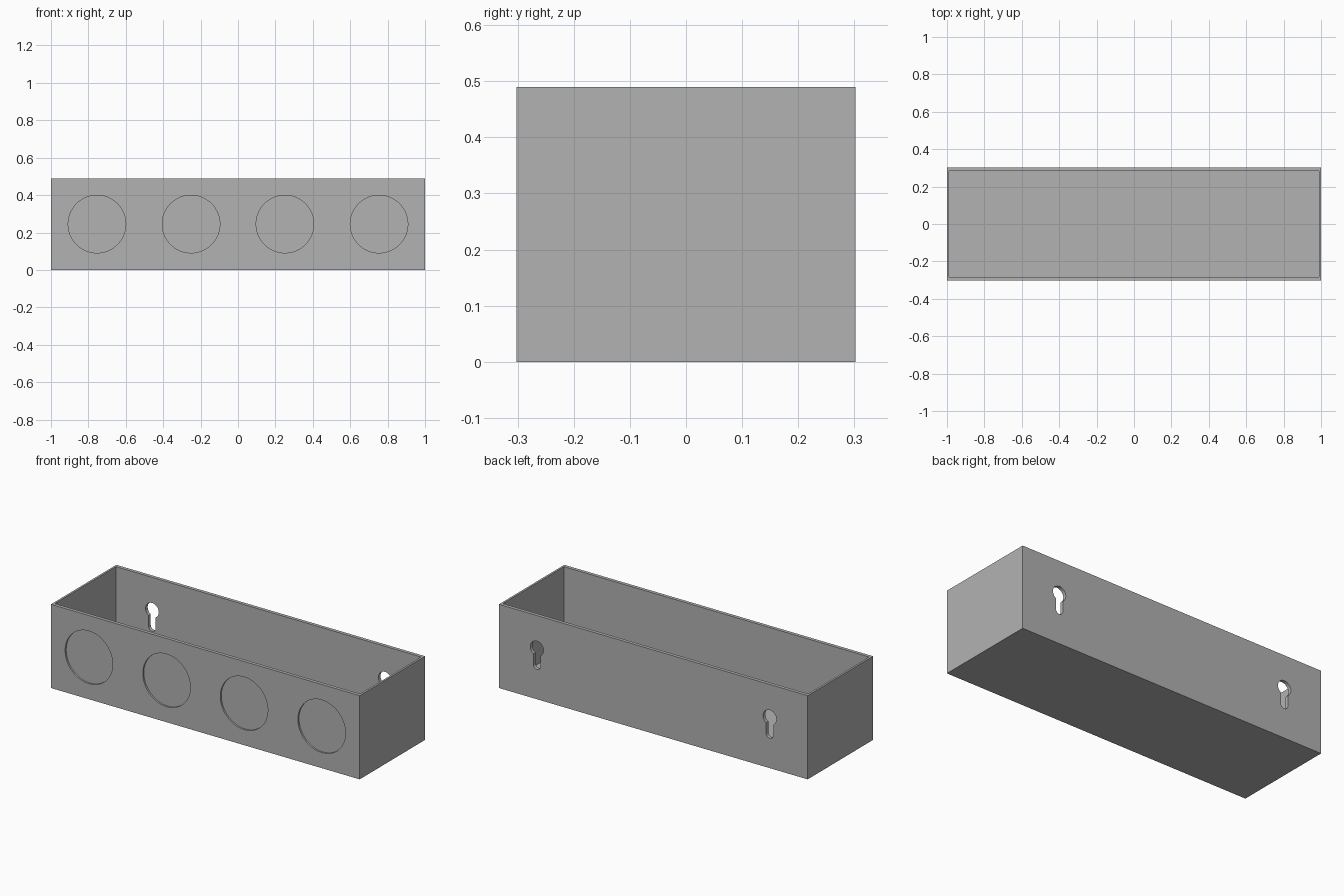
import bpy, bmesh
from math import pi, sin, cos, asin, radians

default = bpy.data.objects.get("Cube")
if default:
    bpy.data.objects.remove(default, do_unlink=True)

W, D, H = 2.0, 0.605, 0.49
SIDE, WALL, FLOOR = 0.012, 0.02, 0.012
BACK, FRONT = D / 2, -D / 2

grey = bpy.data.materials.new("plain grey")
grey.use_nodes = True
colour = (0.448, 0.448, 0.448, 1)
grey.diffuse_color = colour
grey.node_tree.nodes["Principled BSDF"].inputs["Base Color"].default_value = colour


def make_object(name, bm):
    bmesh.ops.recalc_face_normals(bm, faces=bm.faces)
    mesh = bpy.data.meshes.new(name)
    bm.to_mesh(mesh)
    bm.free()
    mesh.materials.append(grey)
    obj = bpy.data.objects.new(name, mesh)
    bpy.context.collection.objects.link(obj)
    return obj


def box(name, size, z_bottom):
    bm = bmesh.new()
    bmesh.ops.create_cube(bm, size=1)
    for v in bm.verts:
        v.co = (v.co.x * size[0], v.co.y * size[1], (v.co.z + 0.5) * size[2] + z_bottom)
    return make_object(name, bm)


def prism(name, outline, y0, y1):
    """Extrude an x-z outline along y."""
    bm = bmesh.new()
    face = bm.faces.new([bm.verts.new((x, y0, z)) for x, z in outline])
    new = bmesh.ops.extrude_face_region(bm, geom=[face])["geom"]
    for v in new:
        if isinstance(v, bmesh.types.BMVert):
            v.co.y = y1
    return make_object(name, bm)


def arc(cx, cz, r, a0, a1, n):
    return [(cx + r * cos(a0 + (a1 - a0) * i / n), cz + r * sin(a0 + (a1 - a0) * i / n))
            for i in range(n + 1)]


def keyhole(cx, head_z=0.297, head_r=0.043, foot_z=0.198, slot_r=0.023):
    """Round head with a narrower round-ended slot below."""
    gap = asin(slot_r / head_r)
    return (arc(cx, head_z, head_r, -pi / 2 + gap, 3 * pi / 2 - gap, 40)
            + arc(cx, foot_z, slot_r, pi, 2 * pi, 20))


# Outer tray and everything cut from it
tray = box("tray", (W, D, H), 0)
cutters = [box("cavity_cutter", (W - 2 * SIDE, D - 2 * WALL, H), FLOOR)]

# Four shallow round recesses in the front
for x in (-0.754, -0.251, 0.251, 0.754):
    ring = arc(x, H / 2, 0.154, 0, 2 * pi, 72)[:-1]
    cutters.append(prism("recess_cutter", ring, FRONT - 0.05, FRONT + 0.01))

# Two hanging keyholes through the back wall
for x in (-0.754, 0.754):
    cutters.append(prism("keyhole_cutter", keyhole(x), BACK - 0.06, BACK + 0.05))

for cutter in cutters:
    cutter.hide_render = True
    mod = tray.modifiers.new(cutter.name, "BOOLEAN")
    mod.operation = "DIFFERENCE"
    mod.solver = "EXACT"
    mod.object = cutter

# Bake the cuts and drop the cutters
bpy.context.view_layer.update()
graph = bpy.context.evaluated_depsgraph_get()
result = bpy.data.meshes.new_from_object(tray.evaluated_get(graph))
tray.modifiers.clear()
tray.data = result
for cutter in cutters:
    bpy.data.objects.remove(cutter, do_unlink=True)

# Smooth round edges, keep corners sharp
bpy.ops.object.select_all(action="DESELECT")
tray.select_set(True)
bpy.context.view_layer.objects.active = tray
bpy.ops.object.shade_smooth_by_angle(angle=radians(30))
